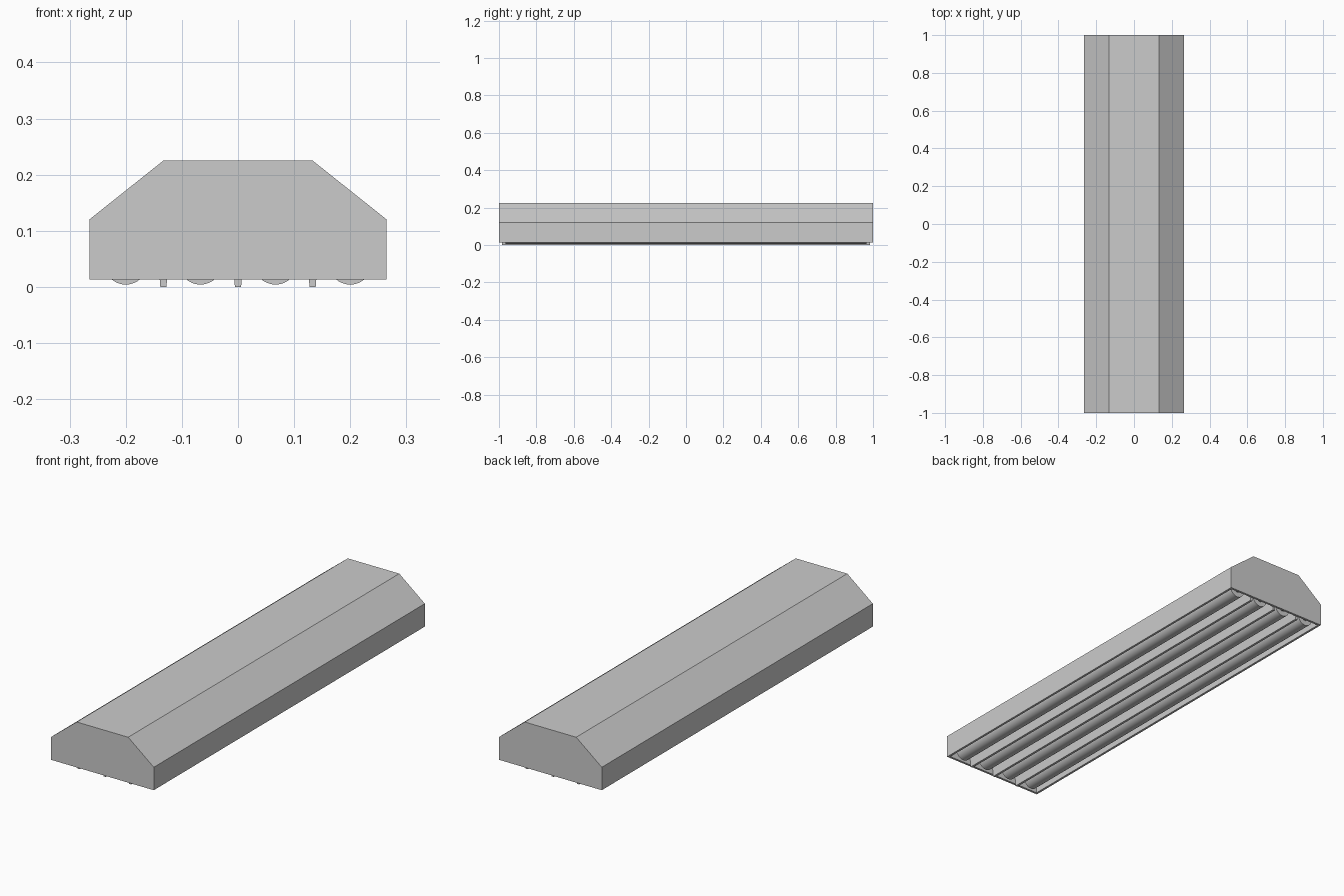
import bpy, bmesh, math

if "Cube" in bpy.data.objects:
    bpy.data.objects.remove(bpy.data.objects["Cube"])


def make_object(name, bm):
    bmesh.ops.recalc_face_normals(bm, faces=bm.faces)
    mesh = bpy.data.meshes.new(name)
    bm.to_mesh(mesh)
    bm.free()
    obj = bpy.data.objects.new(name, mesh)
    bpy.context.collection.objects.link(obj)
    return obj


def extrude_profile(bm, points, half_length):
    """Extrude an x/z profile along y, centred on y = 0."""
    face = bm.faces.new([bm.verts.new((x, -half_length, z)) for x, z in points])
    new = bmesh.ops.extrude_face_region(bm, geom=[face])["geom"]
    verts = [g for g in new if isinstance(g, bmesh.types.BMVert)]
    bmesh.ops.translate(bm, verts=verts, vec=(0, 2 * half_length, 0))


# Housing: chamfered hood with a recess pushed up into its underside
RIM, ROOF = 0.015, 0.12
half = [(0.265, 0.013), (0.265, 0.12), (0.133, 0.225)]
bm = bmesh.new()
extrude_profile(bm, half + [(-x, z) for x, z in reversed(half)], 1.0)
bmesh.ops.recalc_face_normals(bm, faces=bm.faces)
bottom = min(bm.faces, key=lambda f: f.calc_center_median().z)
bmesh.ops.inset_region(bm, faces=[bottom], thickness=RIM)
new = bmesh.ops.extrude_face_region(bm, geom=[bottom])["geom"]
verts = [g for g in new if isinstance(g, bmesh.types.BMVert)]
bmesh.ops.translate(bm, verts=verts, vec=(0, 0, ROOF - 0.013))
if bottom.is_valid:
    bmesh.ops.delete(bm, geom=[bottom], context="FACES_ONLY")
make_object("housing", bm)

# Tapered reflector fins between the tubes
for i, cx in enumerate((-0.133, 0, 0.133)):
    bm = bmesh.new()
    extrude_profile(bm, [(cx - 0.0055, 0), (cx + 0.0055, 0),
                         (cx + 0.015, ROOF), (cx - 0.015, ROOF)], 0.985)
    make_object(f"reflector_fin_{i + 1}", bm)

# Four lamp tubes
for i, cx in enumerate((-0.2, -0.067, 0.067, 0.2)):
    bpy.ops.mesh.primitive_cylinder_add(vertices=32, radius=0.039, depth=1.93,
                                        location=(cx, 0, 0.043),
                                        rotation=(math.pi / 2, 0, 0))
    tube = bpy.context.object
    tube.name = f"lamp_tube_{i + 1}"
    bpy.ops.object.shade_smooth_by_angle(angle=math.radians(40))

# Lamp sockets joining each tube to the end walls
for i, cx in enumerate((-0.2, -0.067, 0.067, 0.2)):
    for side, label in ((-1, "front"), (1, "back")):
        bpy.ops.mesh.primitive_cylinder_add(vertices=16, radius=0.015, depth=0.022,
                                            location=(cx, side * 0.975, 0.043),
                                            rotation=(math.pi / 2, 0, 0))
        bpy.context.object.name = f"lamp_socket_{label}_{i + 1}"
        bpy.ops.object.shade_smooth_by_angle(angle=math.radians(40))
